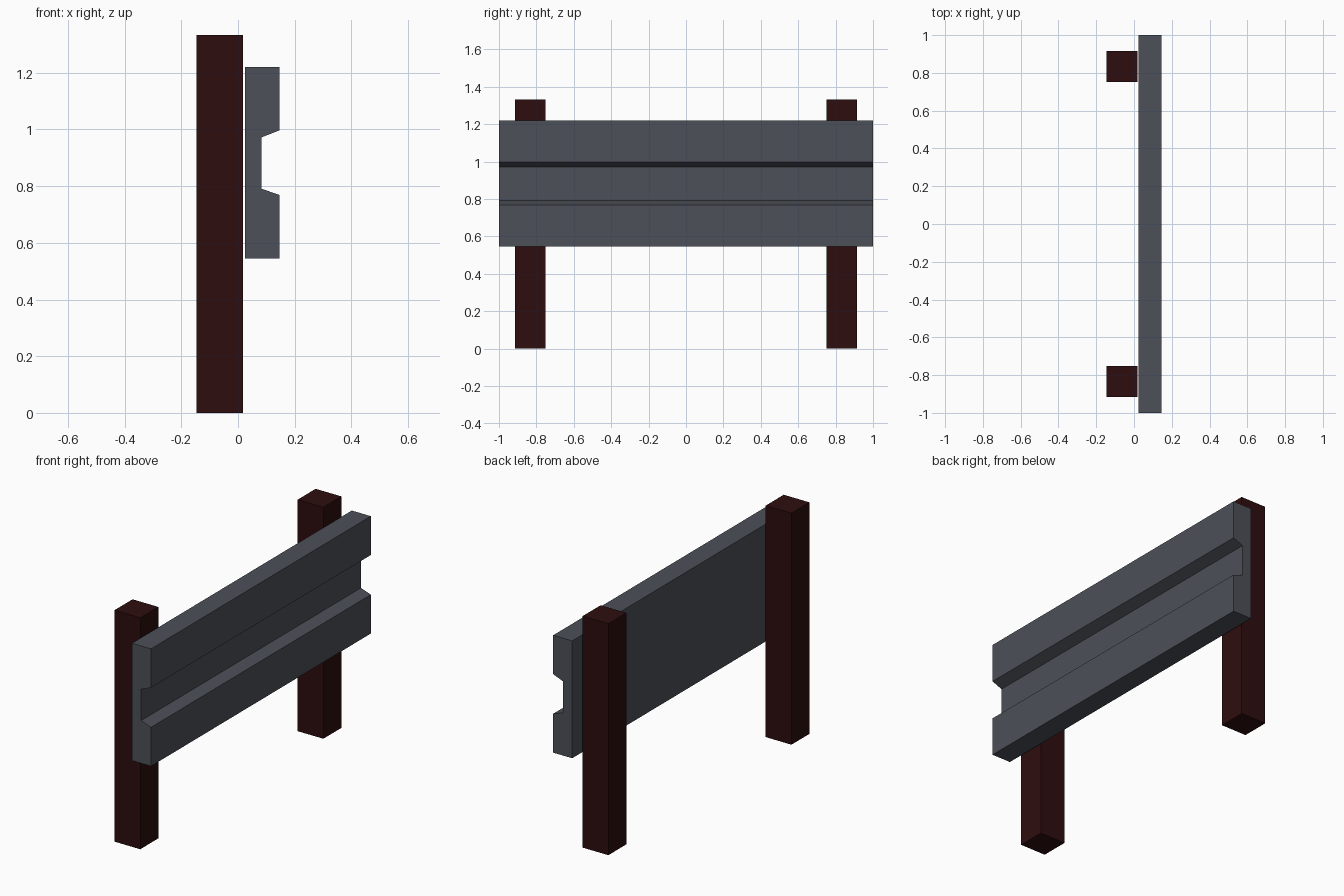
import bpy
import bmesh

if "Cube" in bpy.data.objects:
    bpy.data.objects.remove(bpy.data.objects["Cube"])


def material(name, rgb):
    m = bpy.data.materials.new(name)
    m.diffuse_color = (*rgb, 1.0)
    m.use_nodes = True
    m.node_tree.nodes["Principled BSDF"].inputs["Base Color"].default_value = m.diffuse_color
    return m


def extrude_profile(name, profile, y0, y1, mat):
    """Extrude an (x, z) outline along y into a closed solid."""
    bm = bmesh.new()
    face = bm.faces.new([bm.verts.new((x, y0, z)) for x, z in profile])
    ext = bmesh.ops.extrude_face_region(bm, geom=[face])["geom"]
    verts = [g for g in ext if isinstance(g, bmesh.types.BMVert)]
    bmesh.ops.translate(bm, verts=verts, vec=(0, y1 - y0, 0))
    bmesh.ops.recalc_face_normals(bm, faces=bm.faces[:])
    mesh = bpy.data.meshes.new(name)
    bm.to_mesh(mesh)
    bm.free()
    mesh.materials.append(mat)
    obj = bpy.data.objects.new(name, mesh)
    bpy.context.collection.objects.link(obj)
    return obj


steel = material("grey steel", (0.072, 0.080, 0.097))
wood = material("dark red wood", (0.027, 0.004, 0.0045))

# Guard rail with a bevelled channel along its outer side
rail = [(0.025, 0.545), (0.146, 0.545), (0.146, 0.769), (0.083, 0.791),
        (0.083, 0.972), (0.146, 0.997), (0.146, 1.221), (0.025, 1.221)]
extrude_profile("guard_rail", rail, -1.0, 1.0, steel)

# Two square posts behind the rail
post = [(-0.146, 0), (0.018, 0), (0.018, 1.333), (-0.146, 1.333)]
for name, y in (("front_post", -0.833), ("back_post", 0.833)):
    extrude_profile(name, post, y - 0.082, y + 0.082, wood)
